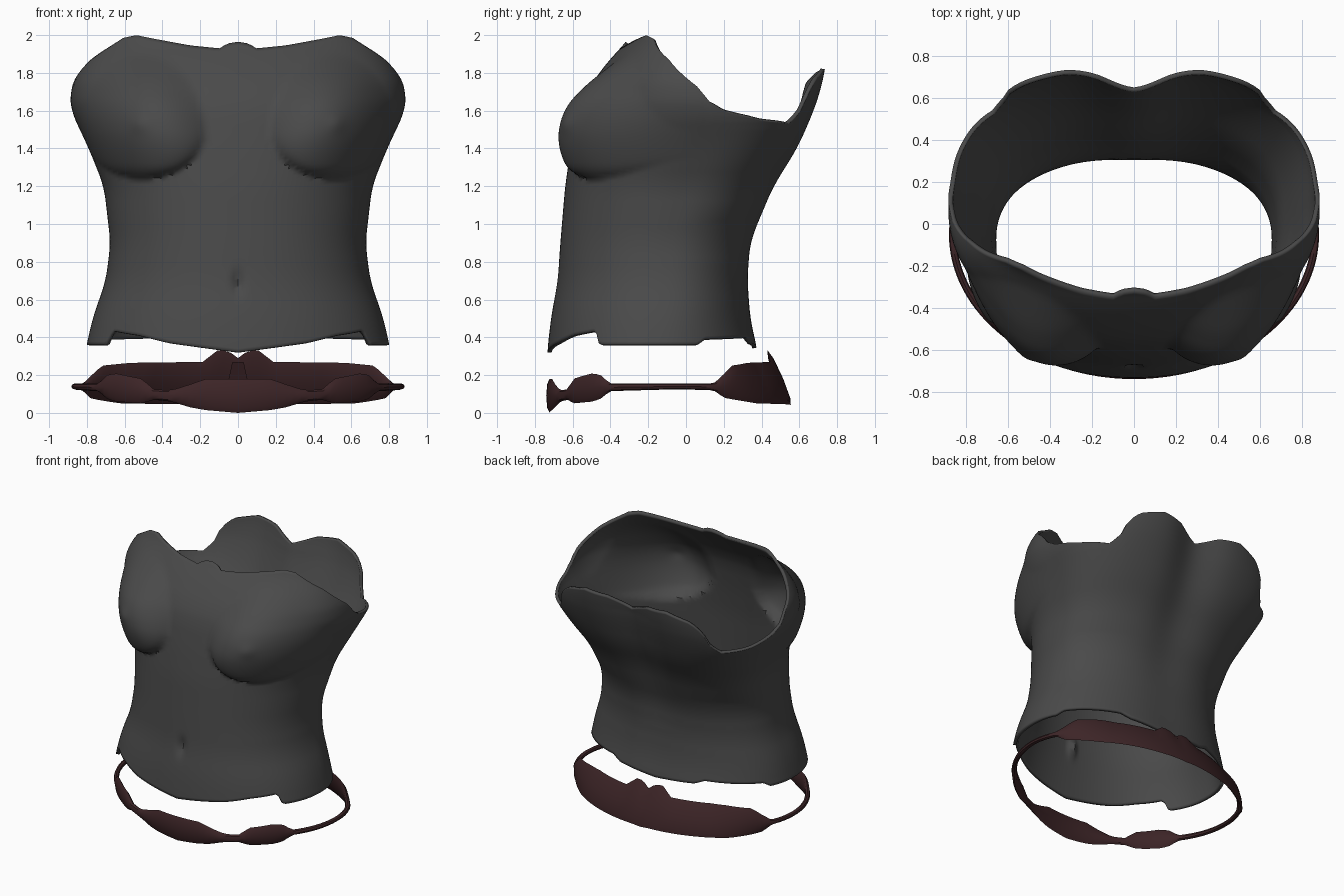
import bpy, math
from math import sin, cos, pi, exp, hypot

if "Cube" in bpy.data.objects:
    bpy.data.objects.remove(bpy.data.objects["Cube"], do_unlink=True)


def material(name, rgb):
    m = bpy.data.materials.new(name)
    m.use_nodes = True
    color = (*rgb, 1)
    m.diffuse_color = color
    bsdf = m.node_tree.nodes["Principled BSDF"]
    bsdf.inputs["Base Color"].default_value = color
    bsdf.inputs["Roughness"].default_value = 0.8
    return m


def lerp_table(table, k, col=1):
    """Straight interpolation between the rows of a table."""
    for a, b in zip(table, table[1:]):
        if k <= b[0]:
            f = max(0, (k - a[0]) / (b[0] - a[0]))
            return a[col] + (b[col] - a[col]) * f
    return table[-1][col]


def soft_table(table, k, col):
    """Interpolation with rounded corners."""
    return sum(lerp_table(table, k + d * 0.03, col) for d in range(-2, 3)) / 5


def oval(t, width, mid, front, back, n):
    """Point on a squarish egg-shaped ring; t = 0 is the front, pi the back."""
    s, c = sin(t), cos(t)
    r = (abs(s) ** n + abs(c) ** n) ** (-1 / n)
    reach = (front - mid) if c > 0 else (back - mid)
    return width * s * r, mid + reach * abs(c) * r


def mesh_object(name, verts, faces, mat, angle):
    me = bpy.data.meshes.new(name)
    me.from_pydata(verts, [], faces)
    me.materials.append(mat)
    ob = bpy.data.objects.new(name, me)
    bpy.context.collection.objects.link(ob)
    bpy.ops.object.select_all(action="DESELECT")
    ob.select_set(True)
    bpy.context.view_layer.objects.active = ob
    bpy.ops.object.shade_smooth_by_angle(angle=math.radians(angle))
    return ob


grey = material("dark grey", (0.068, 0.068, 0.068))
leather = material("dark red brown", (0.046, 0.018, 0.02))

# Bodice sections: height, half width, widest y, front y, back y
BODY = [(0.32, 0.81, -0.15, -0.735, 0.39), (0.5, 0.77, -0.13, -0.715, 0.35),
        (0.7, 0.70, -0.1, -0.68, 0.335), (0.9, 0.675, -0.08, -0.665, 0.36),
        (1.2, 0.71, 0.0, -0.64, 0.485), (1.4, 0.79, 0.07, -0.61, 0.605),
        (1.6, 0.885, 0.1, -0.57, 0.69), (1.7, 0.89, 0.07, -0.53, 0.725),
        (1.8, 0.855, 0.03, -0.46, 0.75), (1.9, 0.77, 0.0, -0.38, 0.77),
        (2.0, 0.69, -0.01, -0.28, 0.78)]
# Edge heights against angle from the front
NECK = [(0, 1.965), (0.08, 1.955), (0.13, 1.93), (0.34, 1.945), (0.55, 1.97),
        (0.83, 2.0), (0.98, 1.985), (1.33, 1.87), (1.57, 1.73), (1.63, 1.65),
        (1.75, 1.6), (2.08, 1.55), (2.36, 1.53), (2.45, 1.59), (2.5, 1.7),
        (2.57, 1.77), (2.75, 1.82), (2.95, 1.8), (pi, 1.73)]
HEM = [(0, 0.32), (0.46, 0.37), (0.7, 0.41), (0.97, 0.435), (1.02, 0.36),
       (1.97, 0.36), (2.05, 0.39), (2.65, 0.4), (2.75, 0.37), (pi, 0.345)]


def bodice_point(t, z):
    # the upper back is squarer than the waist and front
    square = 2.2
    if cos(t) < 0:
        square += 0.8 * min(1, max(0, (z - 1) / 0.5))
    x, y = oval(t, *[soft_table(BODY, z, c) for c in range(1, 5)], square)
    ax = abs(x)
    if cos(t) > 0:
        # bust: crisp fold below, soft slope above
        dz = z - 1.5
        r = hypot((ax - 0.5) / 0.33, dz / (0.26 if dz < 0 else 0.4))
        if r < 1:
            blend = min(1, max(0, (dz + 0.2) / 0.4))
            y -= 0.16 * (1 - r * r) ** (0.6 + 0.8 * blend)
        y -= 0.012 * exp(-((ax - 0.52) ** 2 + (z - 1.53) ** 2) / 0.002)
        # navel
        y += 0.03 * exp(-(x / 0.025) ** 2 - ((z - 0.69) / 0.06) ** 2)
    else:
        # spine groove
        y -= (0.01 + 0.07 * min(1, max(0, z - 0.7))) * exp(-(x / 0.19) ** 2)
    return x, y, z


# Bodice shell
COLS, ROWS = 192, 84
verts, faces = [], []
for j in range(ROWS + 1):
    v = j / ROWS
    for i in range(COLS):
        t = 2 * pi * i / COLS
        k = min(t, 2 * pi - t)
        z = (0.32 + 1.68 * v + (lerp_table(HEM, k) - 0.32) * (1 - v) ** 3
             + (lerp_table(NECK, k) - 2) * v ** 3)
        verts.append(bodice_point(t, z))
for j in range(ROWS):
    for i in range(COLS):
        a, b = j * COLS + i, j * COLS + (i + 1) % COLS
        faces.append((a, b, b + COLS, a + COLS))
bodice = mesh_object("bodice", verts, faces, grey, 50)
shell = bodice.modifiers.new("thickness", "SOLIDIFY")
shell.thickness = 0.022
shell.offset = -1

# Belt: angle, bottom, top
BELT = [(0, 0.0, 0.18), (0.2, 0.015, 0.18), (0.3, 0.03, 0.15), (0.42, 0.06, 0.12),
        (0.55, 0.07, 0.125), (0.62, 0.05, 0.18), (0.85, 0.06, 0.21),
        (0.93, 0.075, 0.2), (1.02, 0.115, 0.155), (1.57, 0.125, 0.155),
        (1.9, 0.12, 0.155), (2.0, 0.08, 0.2), (2.1, 0.07, 0.25),
        (2.35, 0.05, 0.265), (2.92, 0.045, 0.27), (2.97, 0.045, 0.33),
        (3.07, 0.045, 0.33), (pi, 0.04, 0.29)]
COLS, SIDES = 128, 8
verts, faces = [], []
for i in range(COLS):
    t = 2 * pi * i / COLS
    k = min(t, 2 * pi - t)
    low, high = lerp_table(BELT, k, 1), lerp_table(BELT, k, 2)
    lean = 0.42 * min(1, max(0, (k - 1.8) / 0.7))
    for s in range(SIDES):
        a = 2 * pi * s / SIDES
        z = (low + high) / 2 + (high - low) / 2 * sin(a)
        off = 0.018 * cos(a) - lean * (z - low)
        x, y = oval(t, 0.865 + off, -0.05, -0.722 - off, 0.555 + off, 2)
        verts.append((x, y, z))
for i in range(COLS):
    n = (i + 1) % COLS
    for s in range(SIDES):
        u = (s + 1) % SIDES
        faces.append((i * SIDES + s, n * SIDES + s, n * SIDES + u, i * SIDES + u))
mesh_object("belt", verts, faces, leather, 40)

# Rear clasp on the inside of the belt: leaning tapered block
verts = [(sx * w, y + dy, z) for w, y, z in ((0.06, 0.495, 0.13), (0.03, 0.435, 0.27))
         for sx, dy in ((-1, -0.03), (1, -0.03), (1, 0.02), (-1, 0.02))]
faces = [(3, 2, 1, 0), (4, 5, 6, 7)]
faces += [(i, (i + 1) % 4, (i + 1) % 4 + 4, i + 4) for i in range(4)]
mesh_object("belt_clasp", verts, faces, leather, 30)
